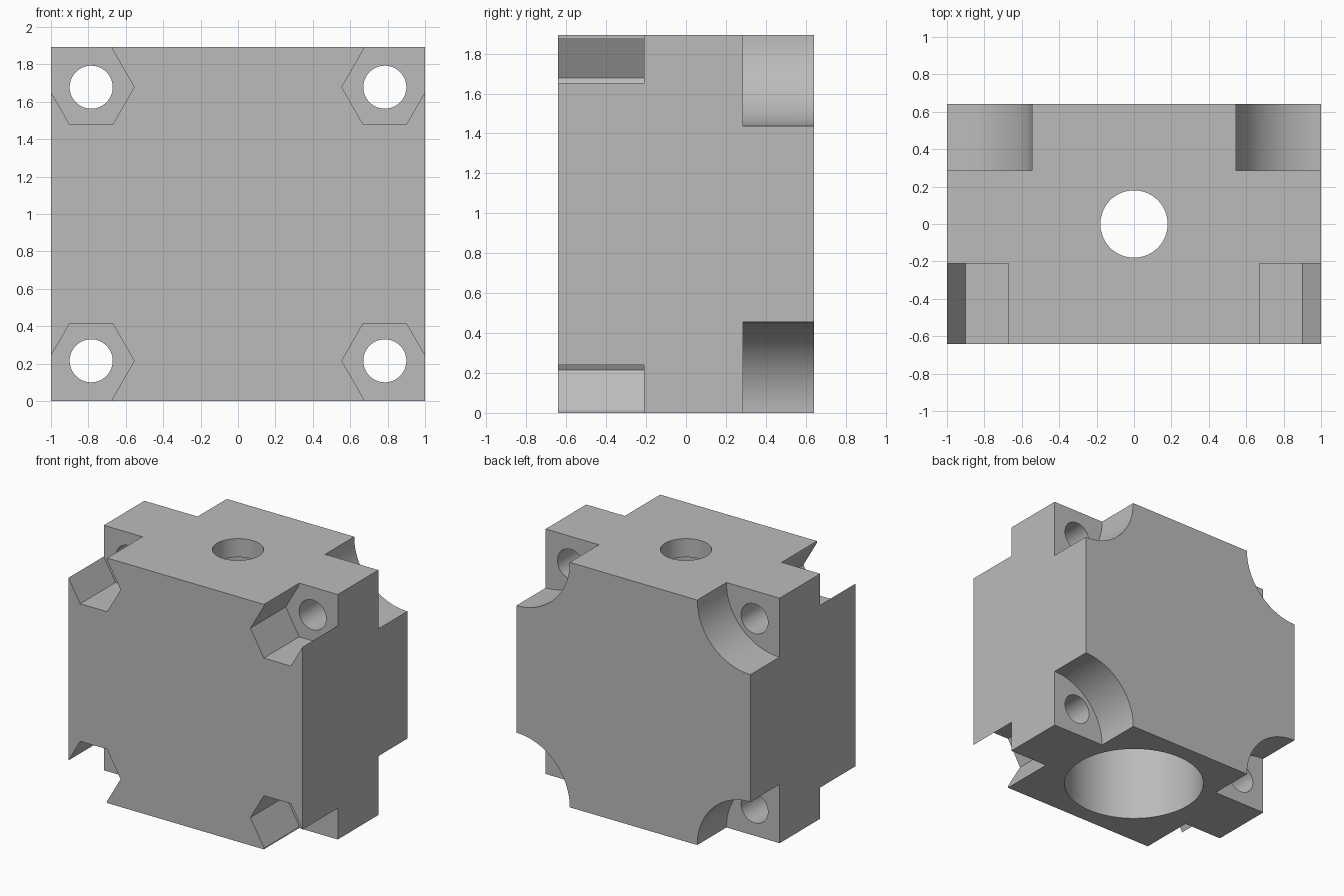
import bpy, bmesh, math
from mathutils import Matrix

cube = bpy.data.objects.get("Cube")
if cube:
    bpy.data.objects.remove(cube, do_unlink=True)

HX, HY, H = 1.0, 0.641, 1.893       # half width, half depth, height
BOLT_X, BOLT_Z = 0.785, 0.215       # bolt axis, measured from the centre and the nearest end

grey = bpy.data.materials.new("plain grey")
grey.use_nodes = True
colour = (0.5, 0.5, 0.5, 1)
grey.diffuse_color = colour
grey.node_tree.nodes["Principled BSDF"].inputs["Base Color"].default_value = colour


def make(name, bm):
    bmesh.ops.recalc_face_normals(bm, faces=bm.faces)
    mesh = bpy.data.meshes.new(name)
    bm.to_mesh(mesh)
    bm.free()
    mesh.materials.append(grey)
    obj = bpy.data.objects.new(name, mesh)
    bpy.context.collection.objects.link(obj)
    return obj


def cylinder(name, radius, length, matrix, sides=96):
    bm = bmesh.new()
    bmesh.ops.create_cone(bm, cap_ends=True, segments=sides, radius1=radius,
                          radius2=radius, depth=length, matrix=matrix)
    return make(name, bm)


def prism(name, outline, y0, y1):
    bm = bmesh.new()
    face = bm.faces.new([bm.verts.new((x, y0, z)) for x, z in outline])
    side = bmesh.ops.extrude_face_region(bm, geom=[face])["geom"]
    bmesh.ops.translate(bm, vec=(0, y1 - y0, 0),
                        verts=[v for v in side if isinstance(v, bmesh.types.BMVert)])
    return make(name, bm)


# Main block
bm = bmesh.new()
bmesh.ops.create_cube(bm, size=1, matrix=Matrix.Translation((0, 0, H / 2))
                      @ Matrix.Diagonal((2 * HX, 2 * HY, H, 1)))
block = make("housing_block", bm)

# Central stepped bore, open at both ends
cutters = [
    cylinder("top_hole_cutter", 0.18, 1, Matrix.Translation((0, 0, H))),
    cylinder("bore_cutter", 0.51, 3.5, Matrix.Translation((0, 0, 0)), 128),
]

along_y = Matrix.Rotation(math.pi / 2, 4, "X")
for sx in (-1, 1):
    for end, sz in ((0, 1), (H, -1)):
        place = lambda x, y, z: Matrix.Translation((sx * x, y, end + sz * z)) @ along_y
        # Bolt hole through the depth
        cutters.append(cylinder("bolt_hole_cutter", 0.115, 3, place(BOLT_X, 0, BOLT_Z), 64))
        # Rounded corner recess at the back
        cutters.append(cylinder("corner_recess_cutter", 0.455, 1,
                                place(HX, 0.285 + 0.5, 0), 128))
        # Hexagonal nut pocket at the front, opened out through the corner
        r, a = 0.23, 0.2
        pocket = [(BOLT_X - r / 2, BOLT_Z + a), (BOLT_X + r / 2, BOLT_Z + a),
                  (BOLT_X + r, BOLT_Z), (1.3, BOLT_Z), (1.3, -0.3),
                  (BOLT_X - r / 2, -0.3), (BOLT_X - r / 2, BOLT_Z - a), (BOLT_X - r, BOLT_Z)]
        cutters.append(prism("nut_pocket_cutter",
                             [(sx * x, end + sz * z) for x, z in pocket], -1, -0.21))

for cutter in cutters:
    cutter.hide_render = True
    cutter.hide_set(True)
    mod = block.modifiers.new(cutter.name, "BOOLEAN")
    mod.operation, mod.solver, mod.object = "DIFFERENCE", "EXACT", cutter

# Apply the cuts and drop the cutters
bpy.context.view_layer.objects.active = block
block.select_set(True)
for mod in list(block.modifiers):
    bpy.ops.object.modifier_apply(modifier=mod.name)
for cutter in cutters:
    bpy.data.objects.remove(cutter, do_unlink=True)
bpy.ops.object.shade_smooth_by_angle(angle=math.radians(25))
